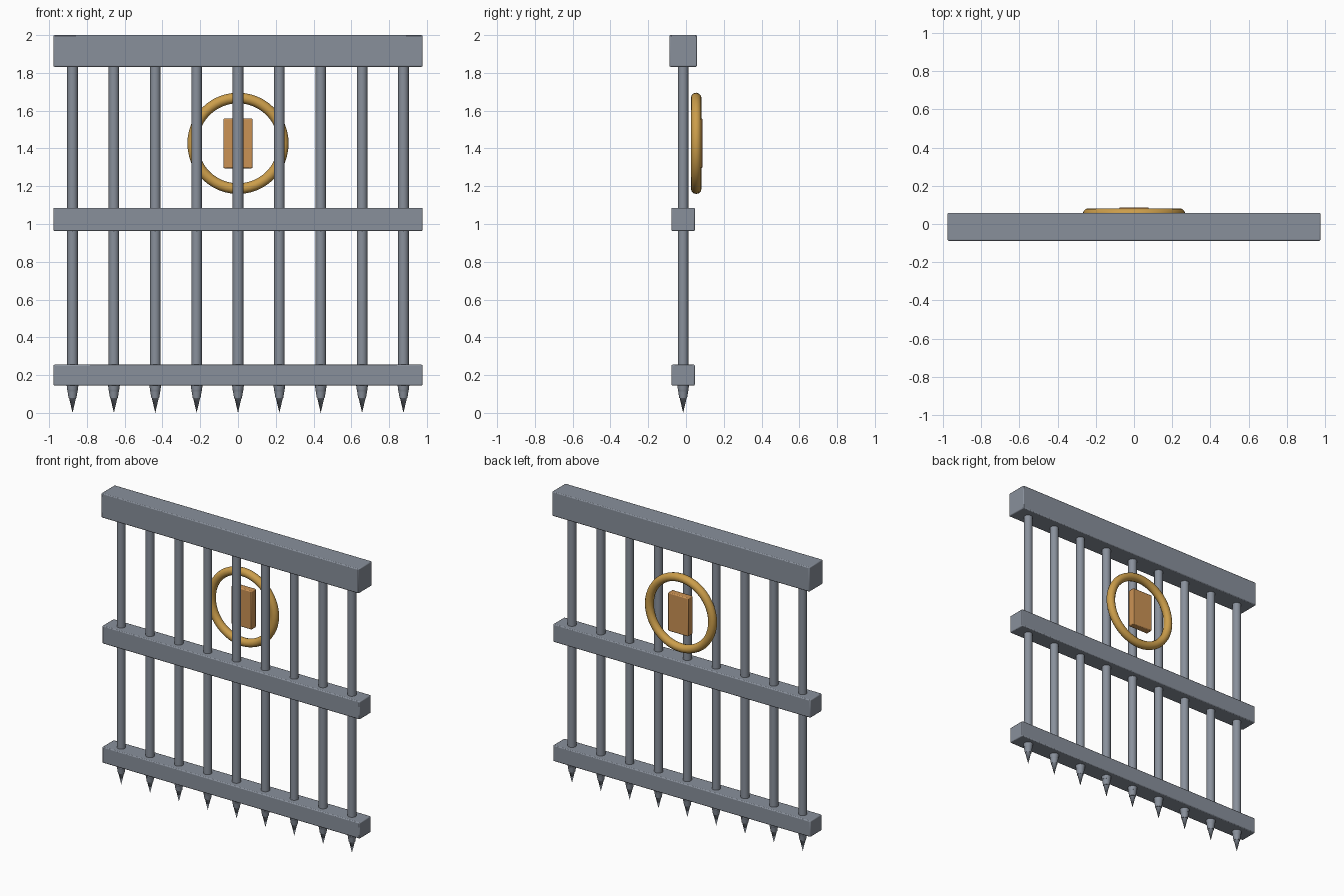
import bpy, math

cube = bpy.data.objects.get("Cube")
if cube:
    bpy.data.objects.remove(cube, do_unlink=True)


def material(name, rgb):
    mat = bpy.data.materials.new(name)
    mat.use_nodes = True
    mat.diffuse_color = (*rgb, 1)
    mat.node_tree.nodes["Principled BSDF"].inputs["Base Color"].default_value = (*rgb, 1)
    return mat


IRON = material("grey iron", (0.25, 0.28, 0.33))
GOLD = material("gold", (0.60, 0.34, 0.07))
COPPER = material("copper", (0.60, 0.29, 0.09))
GATE_Y = -0.015


def finish(name, mat):
    obj = bpy.context.object
    obj.name = name
    obj.data.materials.append(mat)
    bpy.ops.object.shade_smooth_by_angle(angle=math.radians(35))
    return obj


def box(name, mat, size, center, bevel):
    bpy.ops.mesh.primitive_cube_add(size=1, location=center)
    bpy.context.object.scale = size
    bpy.ops.object.transform_apply(location=False, rotation=False, scale=True)
    obj = finish(name, mat)
    mod = obj.modifiers.new("bevel", "BEVEL")
    mod.width, mod.segments = bevel, 2


def taper(name, x, z_low, z_high, r_low, r_high):
    bpy.ops.mesh.primitive_cone_add(vertices=16, radius1=r_low, radius2=r_high,
                                    depth=z_high - z_low,
                                    location=(x, GATE_Y, (z_low + z_high) / 2))
    finish(name, IRON)


# Horizontal rails: bottom z, top z, depth
for name, low, high, depth in (("top_rail", 1.832, 2.0, 0.146),
                               ("middle_rail", 0.963, 1.086, 0.124),
                               ("bottom_rail", 0.145, 0.255, 0.124)):
    box(name, IRON, (1.954, depth, high - low), (0, GATE_Y, (low + high) / 2), 0.006)

# Vertical bars, each with a collar and a pointed spike below the bottom rail
for i in range(9):
    x = (i - 4) * 0.219
    taper(f"bar_{i + 1}", x, 0.12, 1.85, 0.028, 0.028)
    taper(f"collar_{i + 1}", x, 0.08, 0.15, 0.021, 0.032)
    taper(f"spike_{i + 1}", x, 0, 0.125, 0.0, 0.029)

# Ring and plate emblem behind the bars
bpy.ops.mesh.primitive_torus_add(major_radius=0.24, minor_radius=0.028,
                                 major_segments=48, minor_segments=12,
                                 location=(0, 0.054, 1.427), rotation=(math.pi / 2, 0, 0))
finish("emblem_ring", GOLD)
box("emblem_plate", COPPER, (0.154, 0.05, 0.264), (0, 0.062, 1.427), 0.006)
